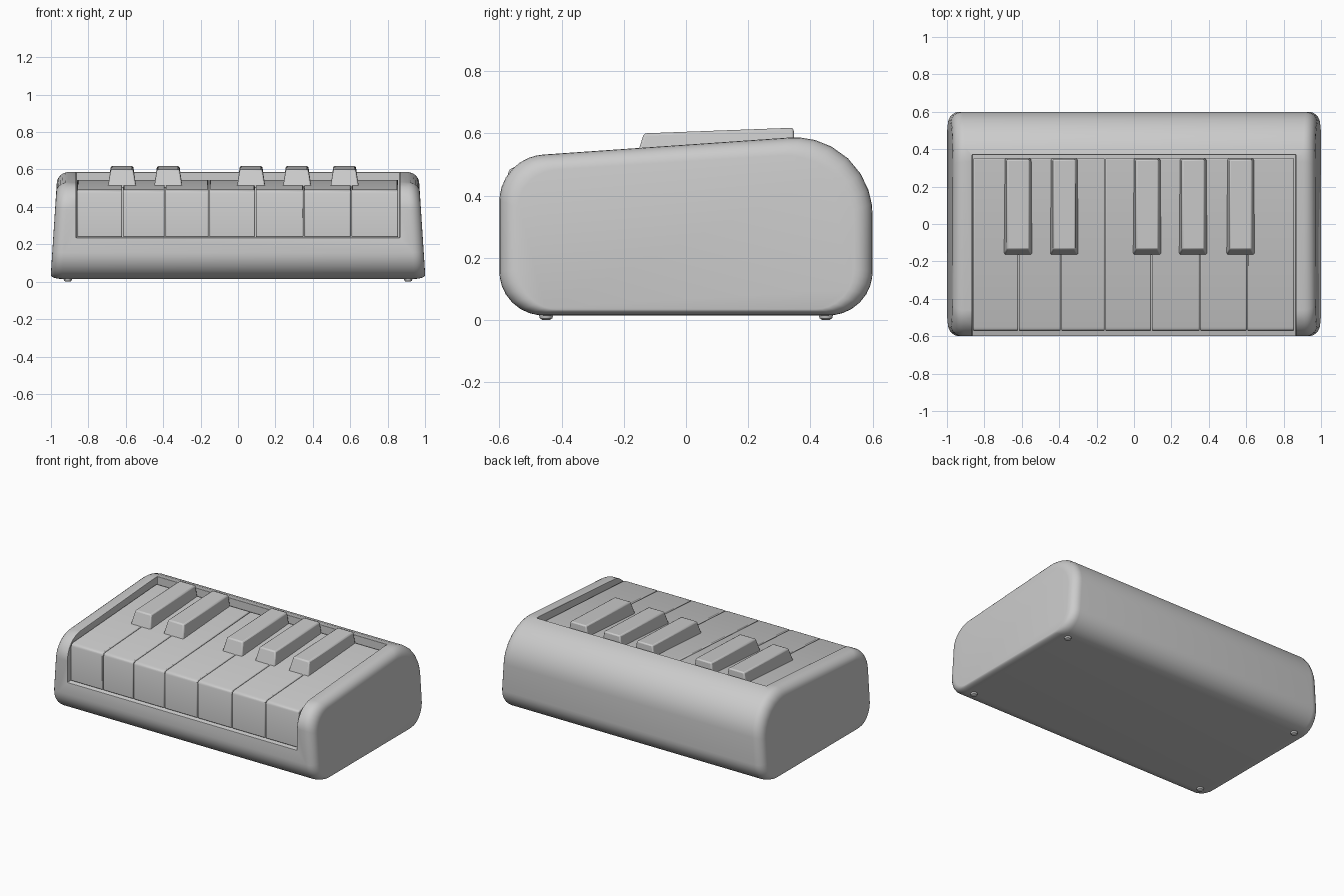
import bpy, bmesh, math
from mathutils import Vector

if "Cube" in bpy.data.objects:
    bpy.data.objects.remove(bpy.data.objects["Cube"])


def finish(bm, name, angle=35):
    bmesh.ops.recalc_face_normals(bm, faces=bm.faces)
    me = bpy.data.meshes.new(name)
    bm.to_mesh(me)
    bm.free()
    ob = bpy.data.objects.new(name, me)
    bpy.context.collection.objects.link(ob)
    bpy.context.view_layer.objects.active = ob
    bpy.ops.object.select_all(action='DESELECT')
    ob.select_set(True)
    bpy.ops.object.shade_smooth_by_angle(angle=math.radians(angle))
    return ob


def loft(rings):
    bm = bmesh.new()
    vs = [[bm.verts.new(p) for p in r] for r in rings]
    n = len(vs[0])
    for a, b in zip(vs, vs[1:]):
        for i in range(n):
            bm.faces.new((a[i], a[(i + 1) % n], b[(i + 1) % n], b[i]))
    bm.faces.new(vs[0])
    bm.faces.new(vs[-1])
    return bm


def bevel(ob, width, segments=2, angle=40):
    m = ob.modifiers.new("soft_edges", 'BEVEL')
    m.width, m.segments = width, segments
    m.limit_method, m.angle_limit = 'ANGLE', math.radians(angle)


def fillet(corners, steps=8):
    pts = []
    for i, (y, z, r) in enumerate(corners):
        p = Vector((y, z))
        a = (Vector(corners[i - 1][:2]) - p).normalized()
        b = (Vector(corners[(i + 1) % len(corners)][:2]) - p).normalized()
        half = a.angle(b) / 2
        c = p + (a + b).normalized() * r / math.sin(half)
        s = p + a * r / math.tan(half) - c
        e = p + b * r / math.tan(half) - c
        for k in range(steps + 1):
            pts.append(c + s.lerp(e, k / steps).normalized() * r)
    return pts


# body: rounded side profile lofted across x, sides leaning in and softly rounded
profile = fillet([(-0.6, 0.015, 0.14), (0.6, 0.015, 0.14), (0.6, 0.605, 0.25), (-0.6, 0.522, 0.15)])
R, MID = 0.06, 0.27


def ring(side, a):
    d = R * (1 - math.cos(a))
    out = []
    for y, z in profile:
        h = 0.33 if z > MID else 0.8
        zz = MID + (z - MID) * (1 - d / h)
        x = 1 - 0.065 * max(0, zz - 0.05) - R * (1 - math.sin(a))
        out.append((side * x, y * (1 - d / 0.6), zz))
    return out


angles = [k * math.pi / 12 for k in range(7)]
body = finish(loft([ring(-1, a) for a in reversed(angles)] + [ring(1, a) for a in angles]), "body")

# recess for the keyboard
bm = bmesh.new()
bmesh.ops.create_cube(bm, size=1)
for v in bm.verts:
    v.co = (v.co.x * 1.73, -0.8 if v.co.y < 0 else 0.37, 0.235 if v.co.z < 0 else 1)
cutter = finish(bm, "recess_cutter")
cutter.hide_render = True
cutter.hide_set(True)
cut = body.modifiers.new("recess", 'BOOLEAN')
cut.object, cut.operation, cut.solver = cutter, 'DIFFERENCE', 'EXACT'
bevel(body, 0.01, 2, 50)

# white keys
splits = [-0.862, -0.617, -0.39, -0.155, 0.093, 0.352, 0.605, 0.858]
side = [(-0.572, 0.238), (-0.572, 0.472), (-0.567, 0.485), (-0.55, 0.492), (0.352, 0.545), (0.352, 0.238)]
for i, (x0, x1) in enumerate(zip(splits, splits[1:])):
    key = finish(loft([[(x, y, z) for y, z in side] for x in (x0 + 0.002, x1 - 0.002)]), f"white_key_{i + 1}")
    bevel(key, 0.006)

# black keys: tapered bars with a sloping front
for i, x in enumerate([-0.62, -0.373, 0.07, 0.316, 0.57]):
    base = [(x - 0.077, -0.168, 0.5), (x + 0.077, -0.168, 0.5), (x + 0.077, 0.352, 0.5), (x - 0.077, 0.352, 0.5)]
    top = [(x - 0.06, -0.135, 0.6), (x + 0.06, -0.135, 0.6), (x + 0.06, 0.346, 0.618), (x - 0.06, 0.346, 0.618)]
    bevel(finish(loft([base, top]), f"black_key_{i + 1}"), 0.008)

# feet
for i, (x, y) in enumerate([(sx * 0.91, sy * 0.45) for sx in (-1, 1) for sy in (-1, 1)]):
    rings = [[(x + r * math.cos(t * math.pi / 8), y + r * math.sin(t * math.pi / 8), z) for t in range(16)]
             for r, z in [(0.012, 0), (0.02, 0.005), (0.025, 0.025)]]
    finish(loft(rings), f"foot_{i + 1}")
